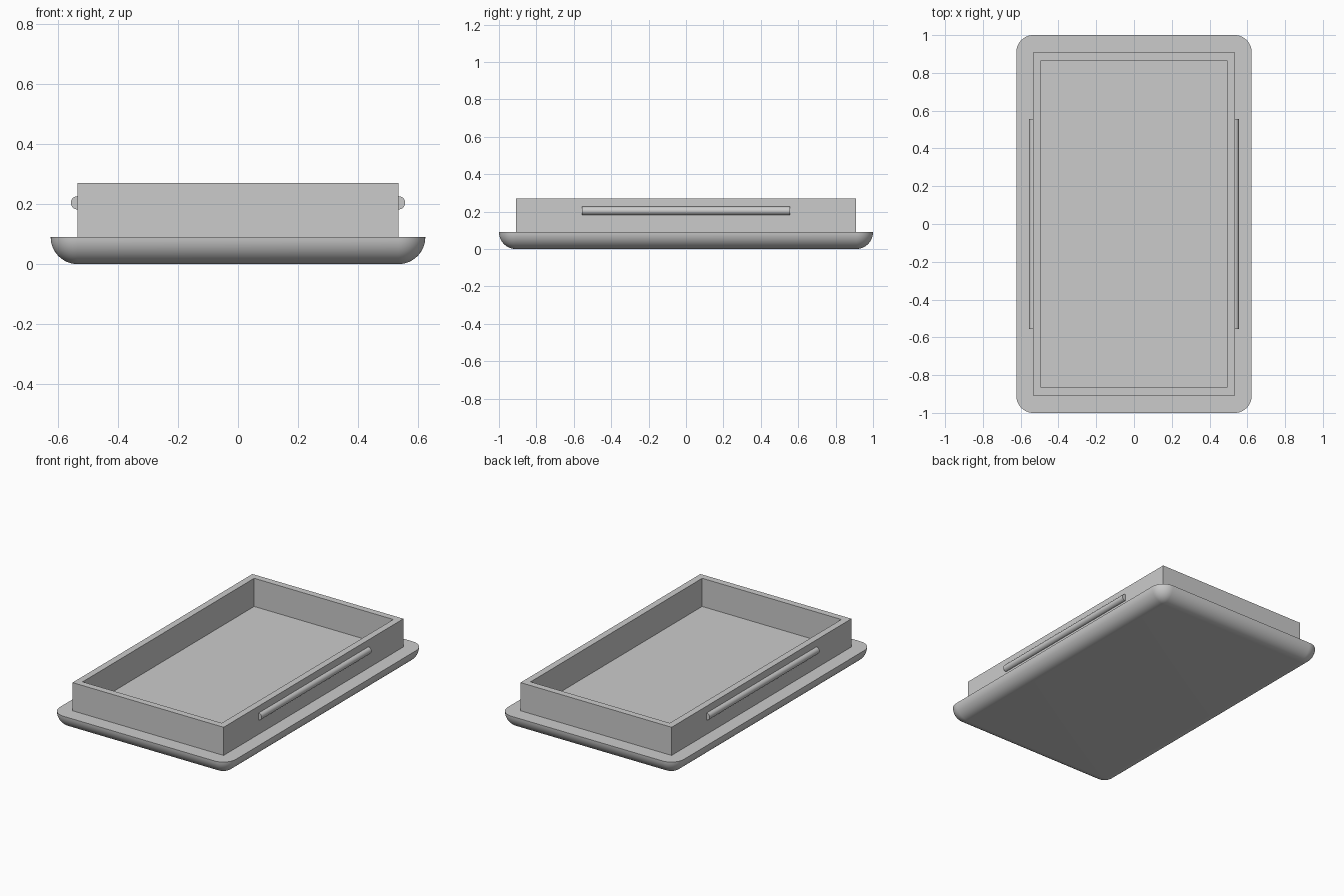
import bpy, bmesh, math

if "Cube" in bpy.data.objects:
    bpy.data.objects.remove(bpy.data.objects["Cube"])

grey = bpy.data.materials.new("light_grey")
grey.diffuse_color = (0.6, 0.6, 0.6, 1)
grey.use_nodes = True
grey.node_tree.nodes["Principled BSDF"].inputs["Base Color"].default_value = grey.diffuse_color


def make_object(name, bm, smooth=False):
    bmesh.ops.remove_doubles(bm, verts=bm.verts[:], dist=1e-5)
    bmesh.ops.recalc_face_normals(bm, faces=bm.faces[:])
    mesh = bpy.data.meshes.new(name)
    bm.to_mesh(mesh)
    bm.free()
    mesh.materials.append(grey)
    obj = bpy.data.objects.new(name, mesh)
    bpy.context.collection.objects.link(obj)
    if smooth:
        bpy.ops.object.select_all(action='DESELECT')
        obj.select_set(True)
        bpy.context.view_layer.objects.active = obj
        bpy.ops.object.shade_smooth_by_angle(angle=math.radians(30))
    return obj


def add_ring(bm, points):
    return [bm.verts.new(p) for p in points]


def bridge(bm, a, b):
    n = len(a)
    for i in range(n):
        j = (i + 1) % n
        bm.faces.new((a[i], a[j], b[j], b[i]))


# Base plate: flat top, with rounded sides and corners curving in to the bottom
R, CX, CY, STEPS = 0.09, 0.533, 0.91, 12


def plate_ring(t):
    r, z = R * math.cos(t), R - R * math.sin(t)
    points = []
    for k, (sx, sy) in enumerate(((1, 1), (-1, 1), (-1, -1), (1, -1))):
        for i in range(STEPS + 1):
            a = (k + i / STEPS) * math.pi / 2
            points.append((sx * CX + r * math.cos(a), sy * CY + r * math.sin(a), z))
    return points


bm = bmesh.new()
rings = [add_ring(bm, plate_ring(i / STEPS * math.pi / 2)) for i in range(STEPS + 1)]
for a, b in zip(rings, rings[1:]):
    bridge(bm, a, b)
bm.faces.new(rings[0])
bm.faces.new(rings[-1])
make_object("base_plate", bm, smooth=True)


# Upright rim: a hollow rectangular wall standing on the plate
def rect(x, y, z):
    return [(x, y, z), (-x, y, z), (-x, -y, z), (x, -y, z)]


bm = bmesh.new()
loops = [add_ring(bm, rect(*p)) for p in
         ((0.534, 0.908, R), (0.534, 0.908, 0.27), (0.492, 0.866, 0.27), (0.492, 0.866, R))]
for i in range(4):
    bridge(bm, loops[i], loops[(i + 1) % 4])
make_object("rim_wall", bm)

# Half-round snap ridges along both long sides
for side, name in ((1, "right_ridge"), (-1, "left_ridge")):
    bm = bmesh.new()
    ends = []
    for y in (-0.555, 0.555):
        arc = [math.pi * (i / 16 - 0.5) for i in range(17)]
        ends.append(add_ring(bm, [(side * (0.534 + 0.022 * math.cos(a)), y,
                                   0.204 + 0.022 * math.sin(a)) for a in arc]))
    bridge(bm, *ends)
    for end in ends:
        bm.faces.new(end)
    make_object(name, bm, smooth=True)
